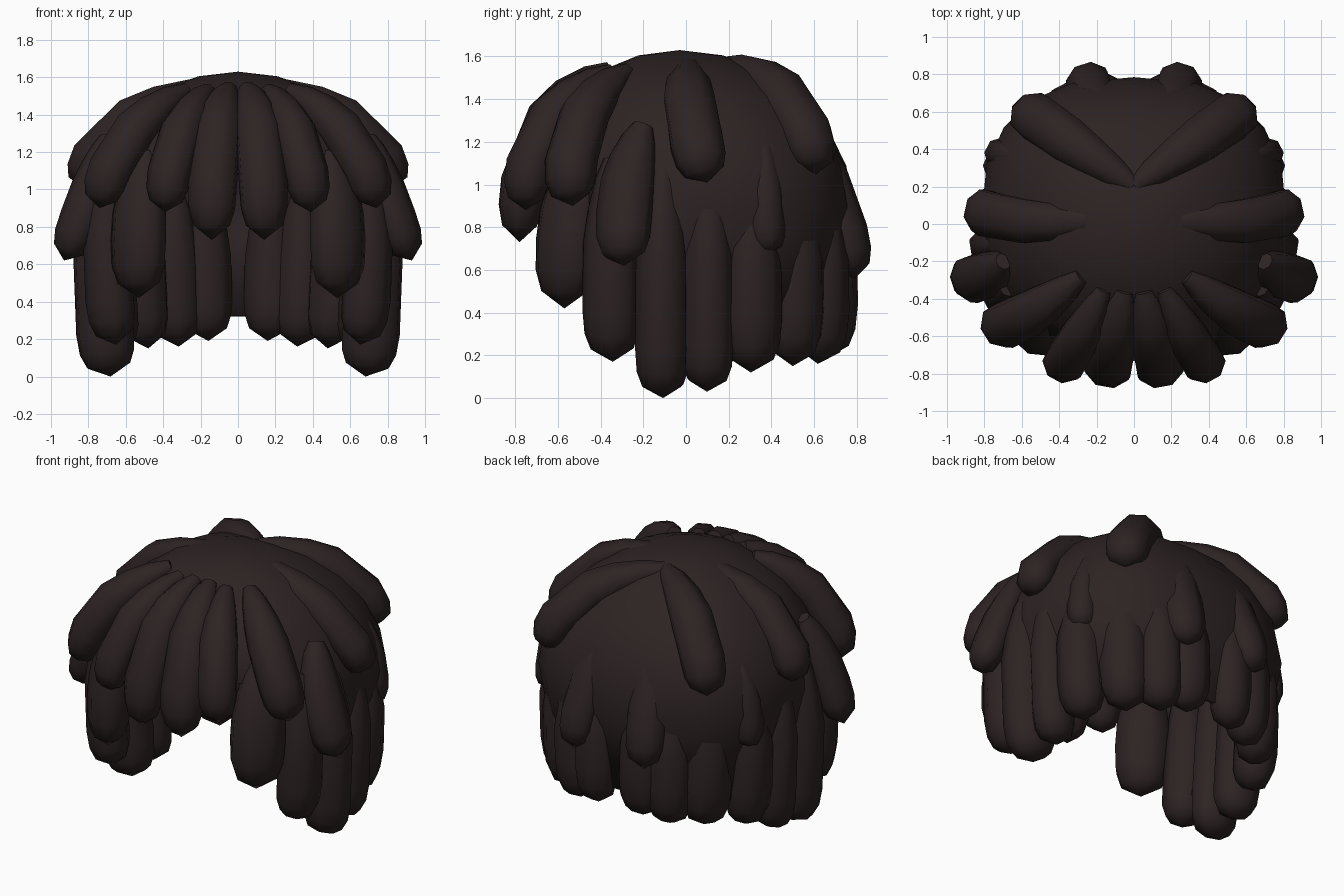
import bpy, bmesh, math
from mathutils import Vector

if "Cube" in bpy.data.objects:
    bpy.data.objects.remove(bpy.data.objects["Cube"], do_unlink=True)

hair = bpy.data.materials.new("dark_brown_hair")
hair.use_nodes = True
color = (0.026, 0.0165, 0.0165, 1)
hair.diffuse_color = color
bsdf = hair.node_tree.nodes["Principled BSDF"]
bsdf.inputs["Base Color"].default_value = color
bsdf.inputs["Roughness"].default_value = 0.8


def finish(bm, name):
    bmesh.ops.recalc_face_normals(bm, faces=bm.faces)
    mesh = bpy.data.meshes.new(name)
    bm.to_mesh(mesh)
    bm.free()
    mesh.materials.append(hair)
    obj = bpy.data.objects.new(name, mesh)
    bpy.context.collection.objects.link(obj)
    bpy.ops.object.select_all(action='DESELECT')
    obj.select_set(True)
    bpy.context.view_layer.objects.active = obj
    bpy.ops.object.shade_smooth_by_angle(angle=math.radians(60))
    return obj


def lock(name, top, mid, end, width, depth, sides=8):
    """Tapered lock lofted along a curve through three points, mirrored in x."""
    a, m, b = Vector(top), Vector(mid), Vector(end)
    c = 2 * m - (a + b) / 2
    length = (m - a).length + (b - m).length
    tip = width / length
    rings = [(0, 0.35), (0.1, 0.6), (0.25, 0.82), (0.42, 0.97),
             (max(0.55, 1 - 1.8 * tip), 1), (1 - 1.0 * tip, 0.95), (1 - 0.45 * tip, 0.75)]
    bm = bmesh.new()
    loops = []
    for t, r in rings:
        p = a * (1 - t) ** 2 + c * 2 * t * (1 - t) + b * t * t
        tangent = ((c - a) * (1 - t) + (b - c) * t).normalized()
        out = p - Vector((0, 0, 0.6 if p.z > 0.9 else p.z))
        out = (out - tangent * out.dot(tangent)).normalized()
        side = tangent.cross(out)
        loops.append([bm.verts.new(p + side * math.cos(u) * width * r + out * math.sin(u) * depth * r)
                      for u in (math.tau * (i + 0.5) / sides for i in range(sides))])
    for low, high in zip(loops, loops[1:]):
        for i in range(sides):
            j = (i + 1) % sides
            bm.faces.new((low[i], low[j], high[j], high[i]))
    bm.faces.new(loops[0])
    point = bm.verts.new(b)
    for i in range(sides):
        bm.faces.new((loops[-1][i], loops[-1][(i + 1) % sides], point))
    obj = finish(bm, name)
    obj.modifiers.new("mirror", 'MIRROR')


# Scalp cap: dome squared off at the rear, with a skirt, opened at the face
bm = bmesh.new()
bmesh.ops.create_uvsphere(bm, u_segments=20, v_segments=12, radius=1)
bmesh.ops.delete(bm, geom=[v for v in bm.verts if v.co.z < -0.01], context='VERTS')
for v in bm.verts:
    x, y, z = v.co
    r = math.hypot(x, y)
    if y > 0.01 and r > 0.01:
        x = math.copysign(abs(x / r) ** 0.78, x) * r
        y = (y / r) ** 0.78 * r
    v.co = Vector((x * 0.82, y * (0.785 if y > 0 else 0.75) - 0.03 * z, 0.9 + z * 0.73))
for drop, shrink in ((0.16, 0.97), (0.42, 0.91)):
    rim = [e for e in bm.edges if e.is_boundary]
    new = bmesh.ops.extrude_edge_only(bm, edges=rim)["geom"]
    for v in new:
        if isinstance(v, bmesh.types.BMVert):
            v.co = Vector((v.co.x * shrink, v.co.y * shrink, v.co.z - drop))
face_gap = []
for f in bm.faces:
    middle = f.calc_center_median()
    if middle.y < -0.33 and middle.z < (1.05 if middle.y < -0.6 else 0.93):
        face_gap.append(f)
bmesh.ops.delete(bm, geom=face_gap, context='FACES')
cap = finish(bm, "scalp_cap")
shell = cap.modifiers.new("thickness", 'SOLIDIFY')
shell.thickness = 0.03

# Fringe and temples
lock("fringe_inner", (0.05, -0.36, 1.54), (0.12, -0.68, 1.25), (0.14, -0.78, 0.73), 0.135, 0.11)
lock("fringe_middle", (0.16, -0.35, 1.53), (0.32, -0.66, 1.27), (0.39, -0.75, 0.88), 0.12, 0.11)
lock("fringe_outer", (0.28, -0.28, 1.53), (0.59, -0.5, 1.27), (0.74, -0.53, 0.9), 0.13, 0.12)
lock("temple_lock", (0.5, -0.48, 1.2), (0.53, -0.55, 0.82), (0.53, -0.57, 0.42), 0.17, 0.13)

# Overlapping locks on the crown, sides and back
lock("ear_lock", (0.7, -0.2, 1.28), (0.8, -0.28, 0.96), (0.93, -0.29, 0.62), 0.135, 0.11)
lock("crown_side_lock", (0.12, 0.02, 1.56), (0.64, 0.02, 1.35), (0.83, 0.1, 1.01), 0.13, 0.11)
lock("crown_back_lock", (0.0, 0.2, 1.56), (0.4, 0.48, 1.39), (0.58, 0.61, 1.05), 0.135, 0.12)
lock("back_lock", (0.14, 0.48, 1.35), (0.22, 0.68, 0.98), (0.25, 0.79, 0.56), 0.125, 0.105)
lock("side_back_lock", (0.63, 0.36, 1.2), (0.7, 0.37, 0.92), (0.71, 0.38, 0.67), 0.09, 0.09)

# Long hanging ring from the cheeks round to the nape; the tops sink into the cap
hanging = [
    ("cheek_lock", 0.68, -0.35, 0.17, 1.12, 0.135, 0.13),
    ("long_side_lock_front", 0.71, -0.11, 0.0, 1.12, 0.13, 0.16),
    ("long_side_lock_back", 0.7, 0.1, 0.03, 1.08, 0.125, 0.14),
    ("long_rear_lock_front", 0.66, 0.31, 0.12, 1.0, 0.14, 0.13),
    ("long_rear_lock_back", 0.5, 0.51, 0.15, 1.0, 0.15, 0.13),
    ("nape_lock_outer", 0.33, 0.63, 0.16, 0.98, 0.14, 0.13),
    ("nape_lock_inner", 0.165, 0.68, 0.19, 0.98, 0.14, 0.12),
]
for name, x, y, bottom, top, width, depth in hanging:
    lock(name, (x * 0.99, y * 0.97, top), (x * 1.03, y * 1.01, (top + bottom) / 2),
         (x * 0.96, y * 0.98, bottom), width, depth)
